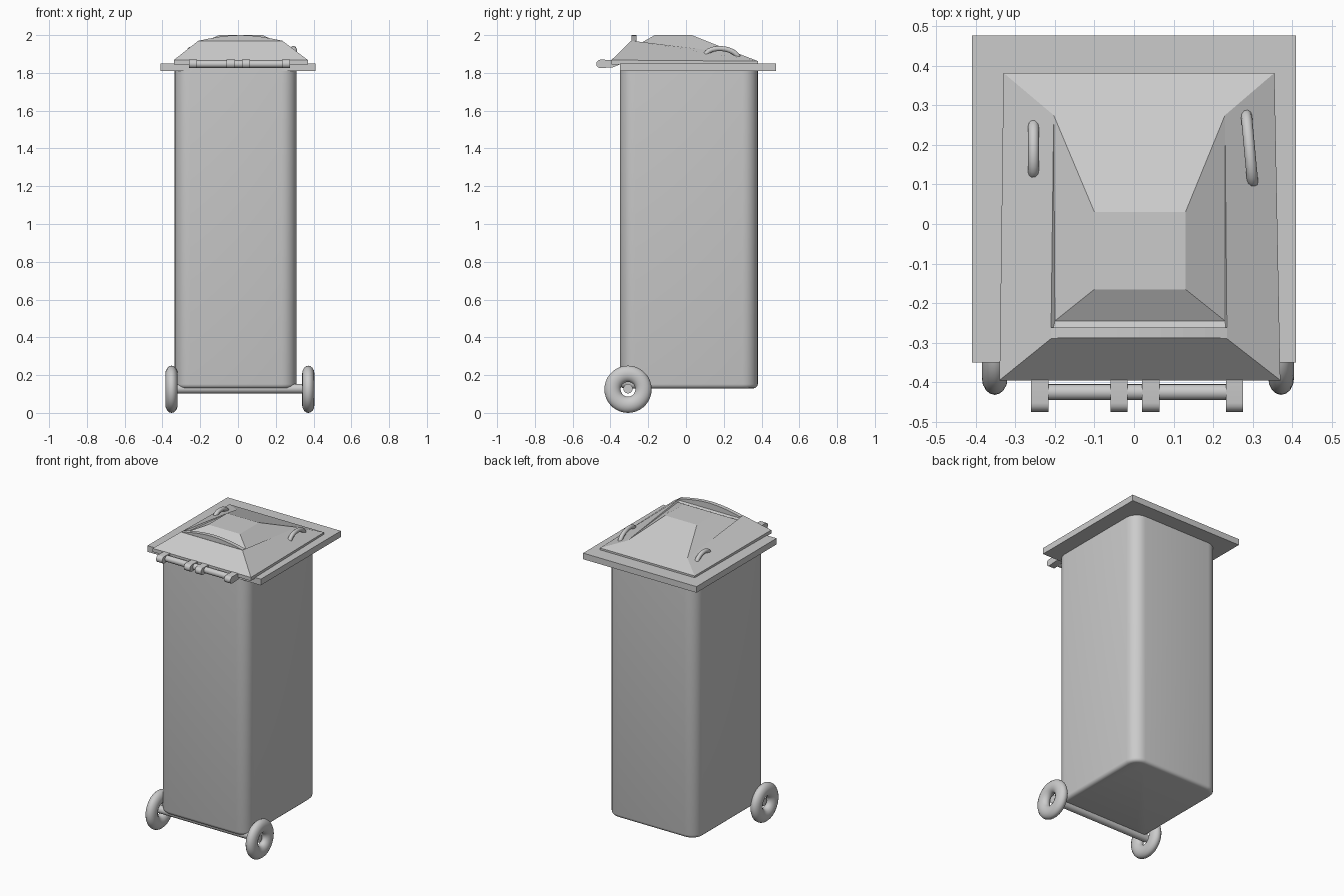
import bpy, bmesh, math
from mathutils import Vector

if "Cube" in bpy.data.objects:
    bpy.data.objects.remove(bpy.data.objects["Cube"])


def make(name, bm, smooth=None):
    bmesh.ops.recalc_face_normals(bm, faces=bm.faces)
    me = bpy.data.meshes.new(name)
    bm.to_mesh(me)
    bm.free()
    ob = bpy.data.objects.new(name, me)
    bpy.context.collection.objects.link(ob)
    finish(ob, smooth)
    return ob


def finish(ob, smooth):
    bpy.ops.object.select_all(action='DESELECT')
    ob.select_set(True)
    bpy.context.view_layer.objects.active = ob
    if smooth:
        bpy.ops.object.shade_smooth_by_angle(angle=math.radians(smooth))


def box(x0, x1, y0, y1, z0, z1):
    bm = bmesh.new()
    bmesh.ops.create_cube(bm, size=1)
    for v in bm.verts:
        v.co = ((x0 + x1) / 2 + v.co.x * (x1 - x0),
                (y0 + y1) / 2 + v.co.y * (y1 - y0),
                (z0 + z1) / 2 + v.co.z * (z1 - z0))
    return bm


def prism(points, step):
    """Closed solid from a flat outline pushed along step."""
    bm = bmesh.new()
    f = bm.faces.new([bm.verts.new(p) for p in points])
    new = bmesh.ops.extrude_face_region(bm, geom=[f])['geom']
    verts = [g for g in new if isinstance(g, bmesh.types.BMVert)]
    bmesh.ops.translate(bm, verts=verts, vec=step)
    return bm


def rod(name, x0, x1, y, z, r, n=20):
    ring = [(x0, y + r * math.cos(2 * math.pi * i / n),
             z + r * math.sin(2 * math.pi * i / n)) for i in range(n)]
    return make(name, prism(ring, (x1 - x0, 0, 0)), 40)


# Bin body: rounded upright corners, softly rounded bottom
bm = box(-0.335, 0.31, -0.35, 0.38, 0.13, 1.825)
upright = [e for e in bm.edges if abs(e.verts[0].co.z - e.verts[1].co.z) > 1]
bmesh.ops.bevel(bm, geom=upright, offset=0.08, segments=6, profile=0.5, affect='EDGES')
bottom = [e for e in bm.edges if all(v.co.z < 0.14 for v in e.verts)]
bmesh.ops.bevel(bm, geom=bottom, offset=0.022, segments=3, profile=0.5, affect='EDGES')
make("bin_body", bm, 40)

# Flat lid rim
make("lid_rim", box(-0.41, 0.41, -0.35, 0.477, 1.81, 1.85))

# Raised lid panel with faceted dome
pts = {
    'a': (-0.33, 0.382, 1.845), 'b': (0.355, 0.382, 1.845),
    'c': (0.37, -0.395, 1.845), 'd': (-0.34, -0.395, 1.845),
    'A': (-0.33, 0.382, 1.862), 'B': (0.355, 0.382, 1.862),
    'C': (0.37, -0.395, 1.868), 'D': (-0.34, -0.395, 1.868),
    'E': (-0.203, 0.275, 1.903), 'F': (0.23, 0.275, 1.903),
    'G': (0.235, -0.29, 1.97), 'H': (-0.21, -0.29, 1.97),
    'U': (-0.20, -0.245, 1.955), 'V': (0.23, -0.245, 1.955),
    'P': (-0.10, 0.03, 2.0), 'Q': (0.13, 0.03, 2.0),
    'R': (0.13, -0.165, 2.0), 'S': (-0.10, -0.165, 2.0),
}
faces = ["abcd", "abBA", "bcCB", "cdDC", "daAD", "ABFQPE", "AEHD", "BCGF",
         "CDHG", "EPSU", "QFVR", "SRVU", "PQRS", "EUH", "FGV", "HUVG"]
bm = bmesh.new()
verts = {k: bm.verts.new(p) for k, p in pts.items()}
for f in faces:
    bm.faces.new([verts[k] for k in f])
make("lid_dome", bm)

# Arched lip behind the dome
arch = [(-0.21, -0.288, 1.945)]
for i in range(9):
    t = i / 8
    arch.append((-0.21 + 0.445 * t, -0.288, 1.97 + 0.03 * math.sin(math.pi * t)))
arch.append((0.235, -0.288, 1.945))
bm = prism(arch, (0, 0.026, 0))
make("lid_lip", bm)

# Hinge rod and rounded knuckles
rod("hinge_rod", -0.25, 0.265, -0.425, 1.847, 0.02)
for n, (x0, x1) in enumerate([(-0.26, -0.216), (-0.06, -0.016), (0.02, 0.064), (0.232, 0.276)]):
    prof = [(x0, -0.35, 1.868), (x0, -0.35, 1.845), (x0, -0.385, 1.83)]
    for i in range(9):
        a = -math.pi / 2 - math.pi * i / 8
        prof.append((x0, -0.4525 + 0.0225 * math.cos(a), 1.8475 + 0.0225 * math.sin(a)))
    make(f"hinge_knuckle_{n + 1}", prism(prof, (x1 - x0, 0, 0)), 30)


# Lid handles: bent tubes
def handle(name, start, end, rise):
    cu = bpy.data.curves.new(name, 'CURVE')
    cu.dimensions = '3D'
    cu.bevel_depth = 0.014
    cu.bevel_resolution = 3
    cu.use_fill_caps = True
    sp = cu.splines.new('POLY')
    n = 14
    sp.points.add(n)
    s, e = Vector(start), Vector(end)
    for i in range(n + 1):
        a = math.pi * i / n
        p = s.lerp(e, (1 - math.cos(a)) / 2)
        p.z += rise * math.sin(a)
        sp.points[i].co = (*p, 1)
    ob = bpy.data.objects.new(name, cu)
    bpy.context.collection.objects.link(ob)
    finish(ob, None)
    bpy.ops.object.convert(target='MESH')
    finish(bpy.context.object, 50)


handle("left_handle", (-0.254, 0.125, 1.89), (-0.254, 0.253, 1.875), 0.04)
handle("right_handle", (0.30, 0.104, 1.89), (0.284, 0.277, 1.875), 0.046)

# Wheels: slightly flattened rings
for name, cx in (("left_wheel", -0.352), ("right_wheel", 0.372)):
    bpy.ops.mesh.primitive_torus_add(
        major_radius=0.082, minor_radius=0.043, major_segments=36, minor_segments=16,
        location=(cx, -0.307, 0.125), rotation=(0, math.pi / 2, 0))
    ob = bpy.context.object
    ob.name = name
    ob.scale = (1, 1, 0.76)
    finish(ob, 60)

# Axle
rod("axle", -0.352, 0.372, -0.307, 0.128, 0.025)
